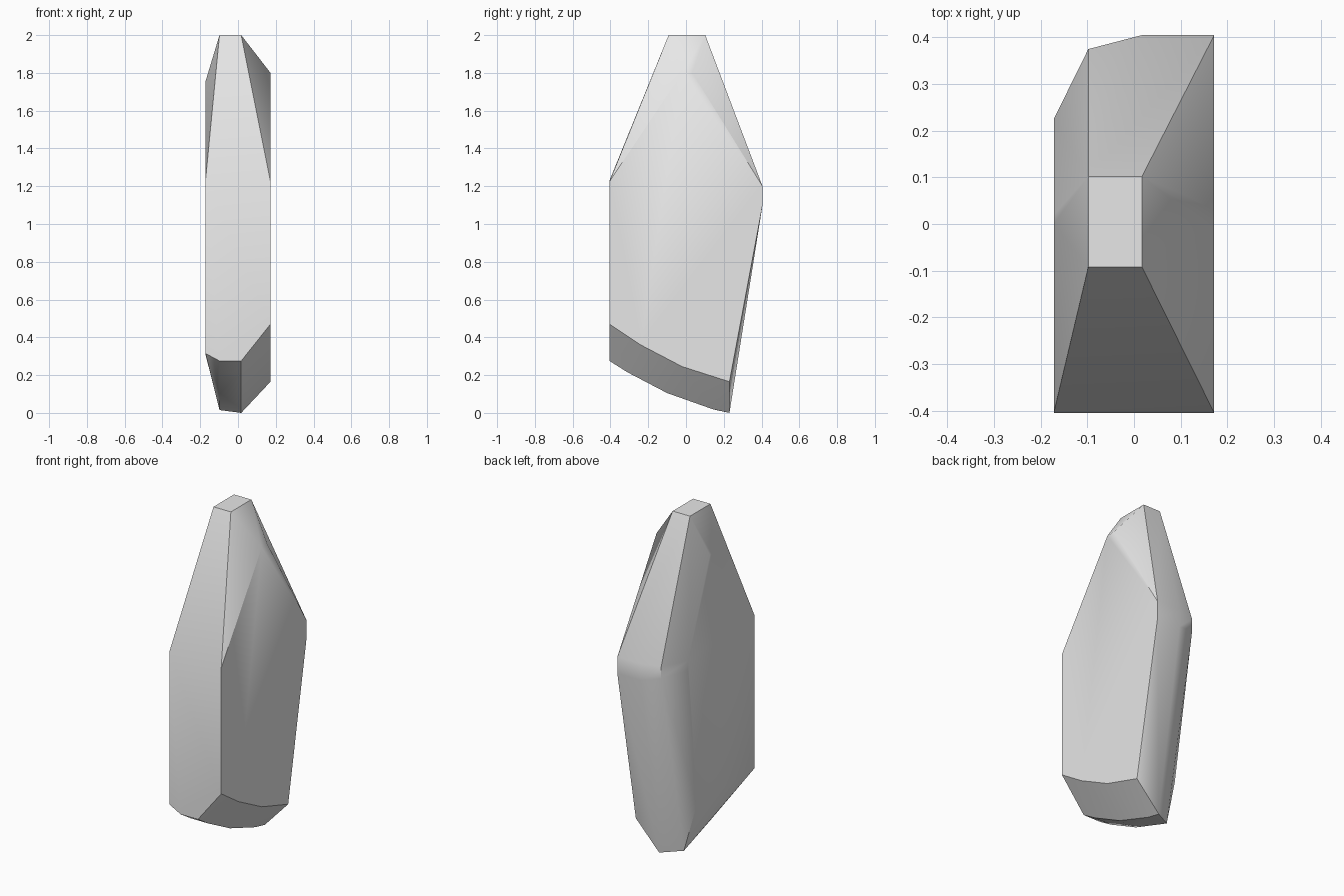
import bpy
import bmesh
import math

cube = bpy.data.objects.get("Cube")
if cube:
    bpy.data.objects.remove(cube, do_unlink=True)

# Pale neutral stone
stone = bpy.data.materials.new("pale_grey_stone")
stone.use_nodes = True
grey = (0.8, 0.8, 0.8, 1.0)
stone.diffuse_color = grey
stone.node_tree.nodes["Principled BSDF"].inputs["Base Color"].default_value = grey

FRONT, BACK, SIDE = -0.405, 0.405, 0.172
CREST_RIGHT, CREST_LEFT = -0.098, 0.017

# Bowed underside shared by the two inner slices
belly = [(FRONT, 0.275), (-0.31, 0.215), (-0.1, 0.105)]
crest = [(-0.092, 2.0), (0.102, 2.0)]

# Upright slices of the stone, x -> outline of (y, z)
slices = {
    -SIDE: [(FRONT, 0.315), (FRONT, 1.23), (0.0, 1.755), (0.02, 1.755),
            (0.225, 1.2), (0.225, 1.14), (0.14, 0.31)],
    CREST_RIGHT: belly + crest + [(0.375, 1.2), (0.375, 1.13), (0.16, 0.015)],
    CREST_LEFT: belly + crest + [(BACK, 1.2), (BACK, 1.1), (0.23, 0.0), (0.14, 0.02)],
    SIDE: [(FRONT, 0.47), (FRONT, 1.225), (-0.02, 1.8), (0.033, 1.8),
           (BACK, 1.2), (BACK, 1.1), (0.23, 0.165), (-0.02, 0.245), (-0.24, 0.36)],
}

# Wrap the slices in one faceted skin
bm = bmesh.new()
for x, outline in slices.items():
    for y, z in outline:
        bm.verts.new((x, y, z))
bmesh.ops.convex_hull(bm, input=bm.verts[:])
bmesh.ops.delete(bm, geom=[v for v in bm.verts if not v.link_faces], context='VERTS')
bmesh.ops.dissolve_limit(bm, angle_limit=math.radians(1.5),
                         verts=bm.verts[:], edges=bm.edges[:])
bmesh.ops.recalc_face_normals(bm, faces=bm.faces[:])

mesh = bpy.data.meshes.new("standing_stone")
bm.to_mesh(mesh)
bm.free()
mesh.materials.append(stone)
rock = bpy.data.objects.new("standing_stone", mesh)
bpy.context.collection.objects.link(rock)

# Soft facets with crisp main ridges
bpy.ops.object.select_all(action='DESELECT')
rock.select_set(True)
bpy.context.view_layer.objects.active = rock
bpy.ops.object.shade_smooth_by_angle(angle=math.radians(38))
